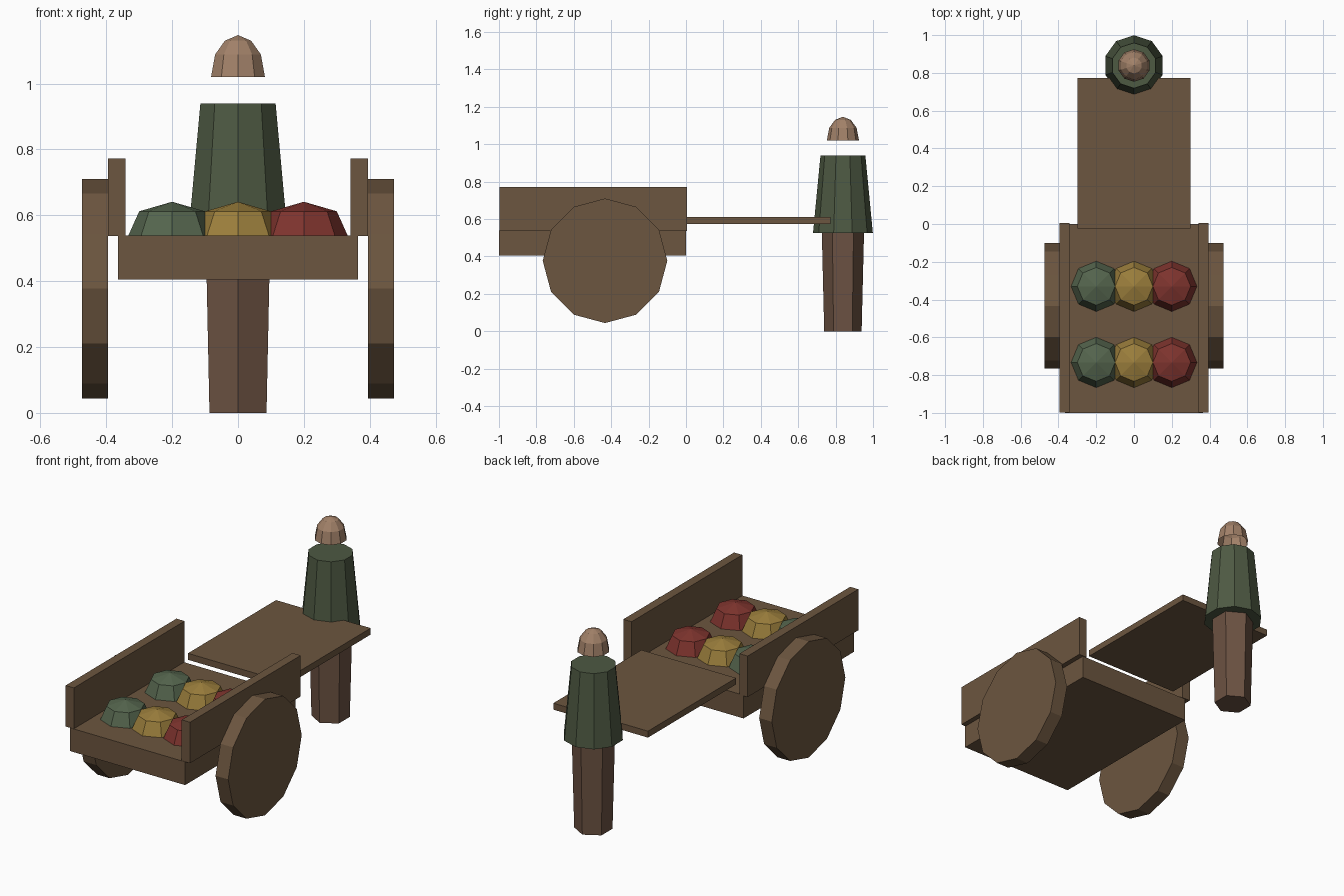
import bpy, bmesh
from math import pi, sin, cos

if "Cube" in bpy.data.objects:
    bpy.data.objects.remove(bpy.data.objects["Cube"])

def mat(name, r, g, b):
    m = bpy.data.materials.new(name)
    m.diffuse_color = (r, g, b, 1)
    m.use_nodes = True
    m.node_tree.nodes["Principled BSDF"].inputs["Base Color"].default_value = m.diffuse_color
    return m

WOOD = mat("wood", .15, .092, .05)
COAT = mat("coat_cloth", .075, .10, .055)
SKIN = mat("skin", .36, .22, .14)
TROUSER = mat("trouser_cloth", .15, .085, .055)
GOODS = [("green", mat("green", .09, .13, .075)),
         ("yellow", mat("yellow", .33, .21, .045)),
         ("red", mat("red", .21, .034, .027))]

def finish(name, bm, m):
    bmesh.ops.recalc_face_normals(bm, faces=bm.faces[:])
    me = bpy.data.meshes.new(name)
    bm.to_mesh(me)
    bm.free()
    me.materials.append(m)
    ob = bpy.data.objects.new(name, me)
    bpy.context.collection.objects.link(ob)
    return ob

def box(name, x, y, z, m):
    bm = bmesh.new()
    bmesh.ops.create_cube(bm, size=1)
    for v in bm.verts:
        v.co = [(a + b) / 2 + c * (b - a) for c, (a, b) in zip(v.co, (x, y, z))]
    return finish(name, bm, m)

def lathe(name, n, profile, loc, m, axis="z", capped=True):
    """Rings of n points from (radius, height) pairs; radius 0 closes to an apex."""
    bm = bmesh.new()
    rings = []
    for r, h in profile:
        pts = []
        for i in range(n if r else 1):
            a = 2 * pi * i / n
            p = (r * sin(a), r * cos(a), h) if axis == "z" else (h, r * sin(a), r * cos(a))
            pts.append(bm.verts.new([c + o for c, o in zip(p, loc)]))
        rings.append(pts)
    for a, b in zip(rings, rings[1:]):
        for i in range(n):
            j = (i + 1) % n
            bm.faces.new((a[i], a[j], b[0]) if len(b) == 1 else (a[i], a[j], b[j], b[i]))
    if capped:
        for ring in (rings[0], rings[-1]):
            if len(ring) > 2:
                bm.faces.new(ring)
    return finish(name, bm, m)

# Cart bed and pulling board
box("cart_bed", (-.365, .365), (-1, 0), (.405, .538), WOOD)
box("pull_board", (-.3, .3), (-.025, .773), (.573, .61), WOOD)

# Side boards and twelve-sided wheels
for side, s in (("left", -1), ("right", 1)):
    box("side_board_" + side, sorted((s * .342, s * .394)), (-.998, .005), (.537, .772), WOOD)
    lathe("wheel_" + side, 12, [(.333, -.04), (.333, .04)], (s * .434, -.433, .377), WOOD, "x")

# Heaps of goods
for row, y in enumerate((-.33, -.733)):
    for (colour, m), x in zip(GOODS, (-.2, 0, .2)):
        lathe(f"goods_{colour}_{row}", 8, [(.134, 0), (.1, .076), (0, .105)],
              (x, y, .536), m, capped=False)

# Cart puller: legs, coat and open dome head
Y = .839
lathe("legs", 6, [(.1, 0), (.113, .535)], (0, Y, 0), TROUSER)
lathe("coat", 10, [(.16, .525), (.12, .94)], (0, Y, 0), COAT)
lathe("head", 10, [(.086, 1.02), (.073, 1.088), (.042, 1.13), (0, 1.147)],
      (0, Y, 0), SKIN, capped=False)
